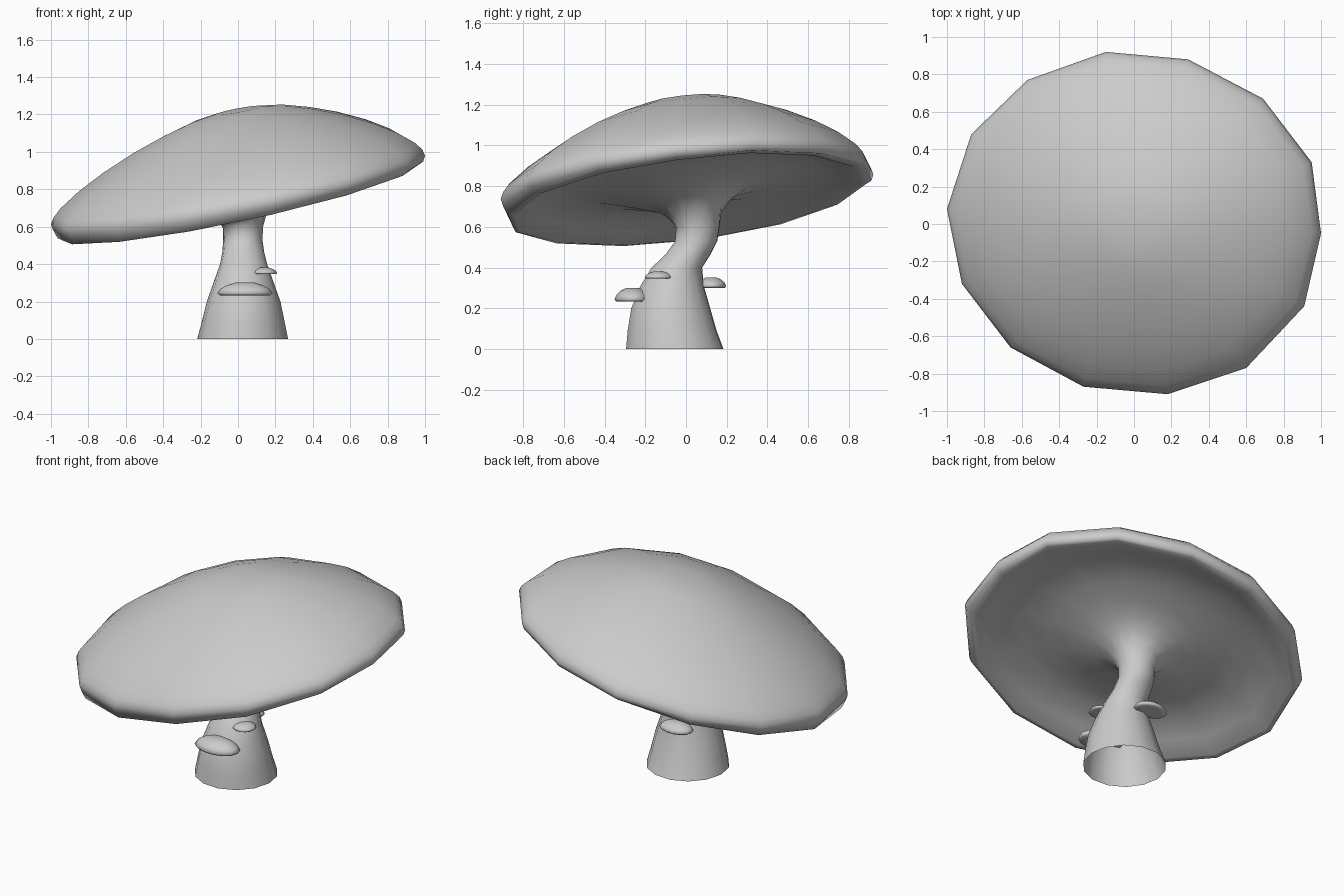
import bpy, bmesh, math

if "Cube" in bpy.data.objects:
    bpy.data.objects.remove(bpy.data.objects["Cube"])

N = 14
RIM = [(1.0, -.05), (.95, .33), (.69, .67), (.29, .88), (-.15, .92), (-.57, .77), (-.87, .48),
       (-1.0, .08), (-.92, -.32), (-.66, -.66), (-.27, -.87), (.18, -.91), (.60, -.77), (.91, -.44)]


def loft(name, rings, close_start=False, close_end=False):
    bm = bmesh.new()
    loops = [[bm.verts.new(p) for p in r] for r in rings]
    for a, b in zip(loops, loops[1:]):
        n = len(a)
        for i in range(n):
            j = (i + 1) % n
            bm.faces.new((a[i], a[j], b[j], b[i]))
    for flag, loop in ((close_start, loops[0]), (close_end, loops[-1])):
        if flag:
            c = bm.verts.new([sum(v.co[k] for v in loop) / len(loop) for k in range(3)])
            for i in range(len(loop)):
                bm.faces.new((loop[i], loop[(i + 1) % len(loop)], c))
    bmesh.ops.recalc_face_normals(bm, faces=bm.faces)
    for f in bm.faces:
        f.smooth = True
    me = bpy.data.meshes.new(name)
    bm.to_mesh(me)
    bm.free()
    ob = bpy.data.objects.new(name, me)
    bpy.context.collection.objects.link(ob)
    return ob


def circle(cx, cy, z, r):
    return [(cx + r * math.cos(math.tau * i / N - .05), cy + r * math.sin(math.tau * i / N - .05), z)
            for i in range(N)]


def cap_ring(s, h, tx=0.0, ty=0.0, cx=0.0, cy=0.0):
    # scaled rim outline lying on the tilted cap plane, lifted by h
    pts = []
    for rx, ry in RIM:
        x, y = cx + (rx - cx) * s, cy + (ry - cy) * s
        pts.append((x, y, .795 + .19 * x + .10 * y + h + tx * x + ty * y))
    return pts


# Stem: bent, open at the bottom (centre x, centre y, z, radius)
STEM = [(.025, -.055, 0, .243), (.028, -.068, .09, .222), (.03, -.075, .2, .197),
        (.03, -.068, .31, .158), (.03, -.045, .4, .126), (.028, .01, .465, .112),
        (.026, .05, .53, .105), (.026, .058, .6, .108)]
rings = [circle(*p) for p in STEM]

# Underside flaring from the stem out to the rim (scale, height, extra tilt)
for s, h, tx, ty in [(.135, -.155, .05, .1), (.19, -.1, .05, .1), (.27, -.062, .04, .1),
                     (.38, -.03, .03, .06), (.52, 0, .02, .02), (.68, .01, .02, .02),
                     (.84, -.02, .02, .02), (.935, -.062, .025, .025), (.965, -.06, .025, .025)]:
    rings.append(cap_ring(s, h, tx, ty, .026, .058))

# Rounded rim and domed top
for s, h in [(.99, -.03), (1, 0), (.985, .035), (.95, .075), (.85, .15), (.72, .225),
             (.56, .3), (.4, .36), (.25, .405), (.12, .427)]:
    rings.append(cap_ring(s, h))
loft("mushroom_stem_and_cap", rings, close_end=True)


# Small shelf caps growing on the stem
def shelf(name, x, y, z, rx, ry, height, turn=0.0):
    prof = [(.5, -.12), (.9, -.2), (1, 0), (.88, .38), (.66, .7), (.35, .93)]
    rs = []
    for s, h in prof:
        rs.append([(rx * s * math.cos(math.tau * i / N), ry * s * math.sin(math.tau * i / N), h * height)
                   for i in range(N)])
    ob = loft(name, rs, True, True)
    ob.location = (x, y, z)
    ob.rotation_euler = (0, 0, turn)


shelf("shelf_front", .037, -.26, .245, .148, .094, .06)
shelf("shelf_right", .14, -.135, .353, .07, .07, .03)
shelf("shelf_back", -.02, .125, .31, .11, .075, .045)
